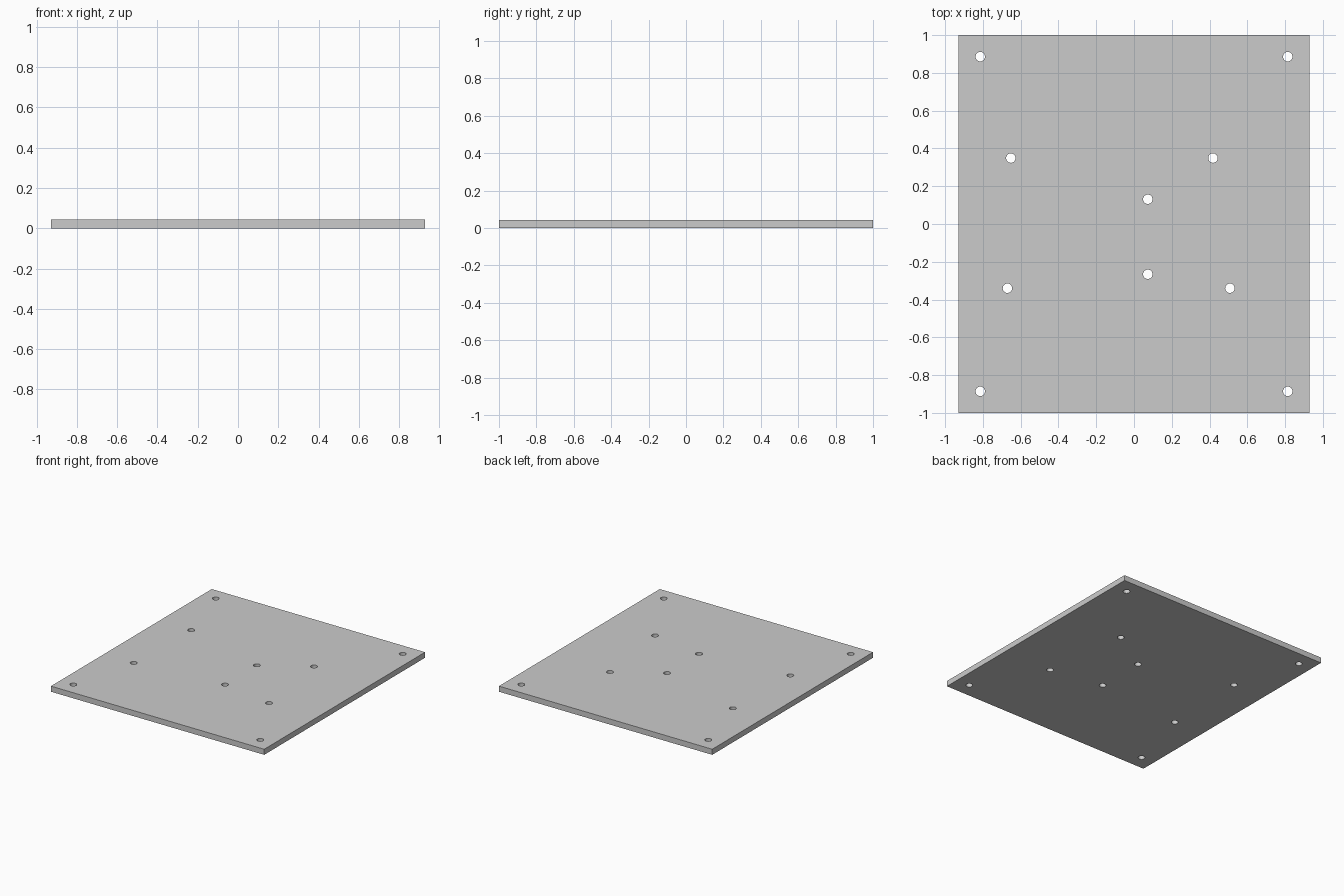
import bpy, bmesh
from mathutils import Matrix

if "Cube" in bpy.data.objects:
    bpy.data.objects.remove(bpy.data.objects["Cube"])

W, D, T = 1.857, 2.0, 0.044   # plate size
R = 0.025                     # hole radius

def make_object(name, bm):
    mesh = bpy.data.meshes.new(name)
    bm.to_mesh(mesh)
    bm.free()
    obj = bpy.data.objects.new(name, mesh)
    bpy.context.collection.objects.link(obj)
    return obj

# flat mounting plate
bm = bmesh.new()
bmesh.ops.create_cube(bm, size=1, matrix=Matrix.Translation((0, 0, T / 2)) @ Matrix.Diagonal((W, D, T, 1)))
plate = make_object("mounting_plate", bm)

# hole positions: four corners, then the inner mounting points
holes = [(sx * 0.814, sy * 0.886) for sx in (-1, 1) for sy in (-1, 1)]
holes += [(-0.652, 0.349), (0.418, 0.349), (0.073, 0.131),
          (0.073, -0.266), (-0.67, -0.34), (0.508, -0.34)]

# cutter with one cylinder per hole
bm = bmesh.new()
for x, y in holes:
    bmesh.ops.create_cone(bm, cap_ends=True, segments=32, radius1=R, radius2=R,
                          depth=T * 3, matrix=Matrix.Translation((x, y, T / 2)))
cutter = make_object("hole_cutter", bm)
cutter.hide_render = True
cutter.display_type = 'WIRE'

# drill the holes
mod = plate.modifiers.new("holes", 'BOOLEAN')
mod.operation = 'DIFFERENCE'
mod.solver = 'EXACT'
mod.object = cutter

# apply the cut, drop the helper and smooth the hole walls
bpy.context.view_layer.objects.active = plate
plate.select_set(True)
bpy.ops.object.modifier_apply(modifier=mod.name)
bpy.data.objects.remove(cutter)
bpy.ops.object.shade_smooth_by_angle()
